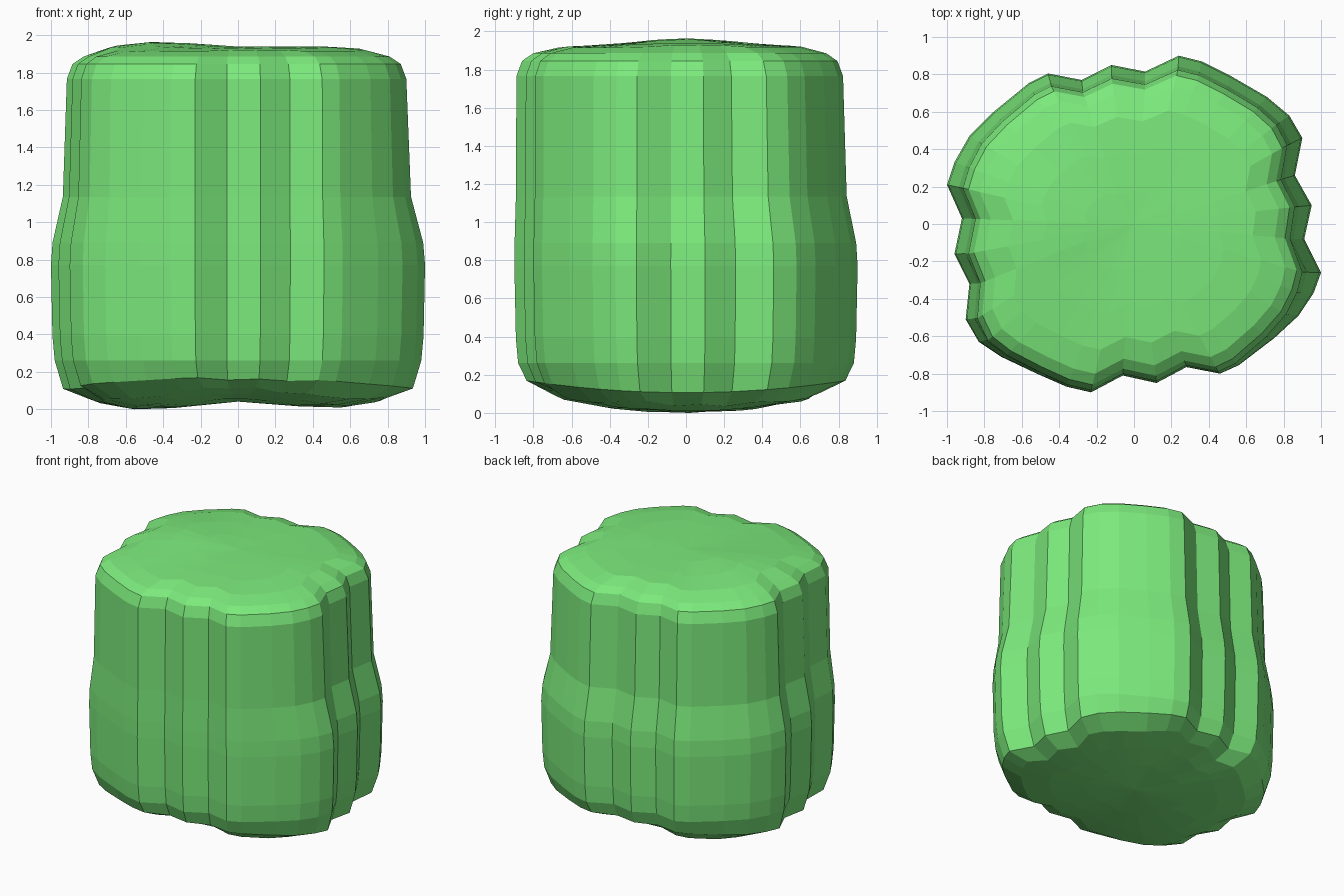
import bpy, bmesh, math

if "Cube" in bpy.data.objects:
    bpy.data.objects.remove(bpy.data.objects["Cube"])

# Fluted outline: right, back, left and front sides in turn
OUTLINE = [(1.0, -0.26), (0.91, -0.08), (0.95, 0.10), (0.86, 0.26), (0.90, 0.46),
           (0.83, 0.58), (0.71, 0.68), (0.52, 0.79), (0.36, 0.87), (0.24, 0.90),
           (0.06, 0.815), (-0.12, 0.85), (-0.28, 0.77), (-0.46, 0.805), (-0.56, 0.755),
           (-0.75, 0.60), (-0.88, 0.47), (-0.96, 0.33),
           (-1.0, 0.21), (-0.92, 0.03), (-0.96, -0.16), (-0.88, -0.32), (-0.90, -0.51),
           (-0.83, -0.63), (-0.71, -0.71), (-0.52, -0.80), (-0.36, -0.87), (-0.23, -0.90),
           (-0.06, -0.81), (0.12, -0.85), (0.28, -0.765), (0.46, -0.80), (0.56, -0.755),
           (0.75, -0.61), (0.88, -0.49), (0.96, -0.37)]


def top_z(x, y):
    r = math.hypot(x, y)
    left = 0.036 * math.exp(-((x + 0.45) ** 2 + y * y) / 0.12)
    right = 0.012 * math.exp(-((x - 0.5) ** 2 + y * y) / 0.12)
    return 1.96 - 0.07 * r ** 4 + left + right


def bottom_z(x, y):
    dip = 0.045 if x < 0 else 0.035
    return 0.07 - dip * math.sin(math.pi * x) ** 2 + 0.17 * y * y + 0.1 * x ** 6


def side_point(x, y, narrow, inset):
    # The upper body narrows on the sides and back, while the front stays straight
    sx = 1 - (0.085 if x < 0 else 0.10) * narrow * (min(1, x * x) if y < 0 else min(1, abs(x)))
    sy = 1 - (0.085 if y > 0 else 0.012) * narrow
    return x * (sx - inset), y * (sy - inset * 1.1)


# Wall rings: height, amount of narrowing, inset
WALL = [(0.29, 0, 0.02), (0.42, 0, 0.008), (0.80, 0, 0), (0.92, 0.1, 0),
        (1.165, 0.75, 0), (1.795, 1, 0), (1.875, 1, 0.03)]

rings = []
for s in (0.35, 0.6, 0.8):                        # underside
    rings.append([(x * s, y * s, bottom_z(x * s, y * s)) for x, y in OUTLINE])
edge = [side_point(x, y, 0, 0.065) for x, y in OUTLINE]
rings.append([(x, y, 0.135 + 0.09 * y * y) for x, y in edge])
for z, narrow, inset in WALL:                     # fluted wall
    rings.append([(*side_point(x, y, narrow, inset), z) for x, y in OUTLINE])
for s in (0.09, 0.22, 0.42, 0.65):                # top
    pts = [side_point(x, y, 1, s) for x, y in OUTLINE]
    rings.append([(x, y, min(top_z(x, y), 1.915) if s < 0.1 else top_z(x, y))
                  for x, y in pts])

bm = bmesh.new()
loops = [[bm.verts.new(p) for p in ring] for ring in rings]
n = len(OUTLINE)
for a, b in zip(loops, loops[1:]):
    for i in range(n):
        j = (i + 1) % n
        bm.faces.new((a[i], a[j], b[j], b[i]))

# Close both ends with fans
low = bm.verts.new((0, 0, bottom_z(0, 0)))
high = bm.verts.new((0, 0, top_z(0, 0)))
for i in range(n):
    j = (i + 1) % n
    bm.faces.new((low, loops[0][j], loops[0][i]))
    bm.faces.new((high, loops[-1][i], loops[-1][j]))

# Stand the body on the ground
drop = min(v.co.z for v in bm.verts)
for v in bm.verts:
    v.co.z -= drop
bmesh.ops.recalc_face_normals(bm, faces=bm.faces)

mesh = bpy.data.meshes.new("fluted_block")
bm.to_mesh(mesh)
bm.free()
block = bpy.data.objects.new("fluted_block", mesh)
bpy.context.collection.objects.link(block)

green = bpy.data.materials.new("green")
green.diffuse_color = (0.2, 0.82, 0.2, 1)
green.use_nodes = True
green.node_tree.nodes["Principled BSDF"].inputs["Base Color"].default_value = green.diffuse_color
mesh.materials.append(green)
